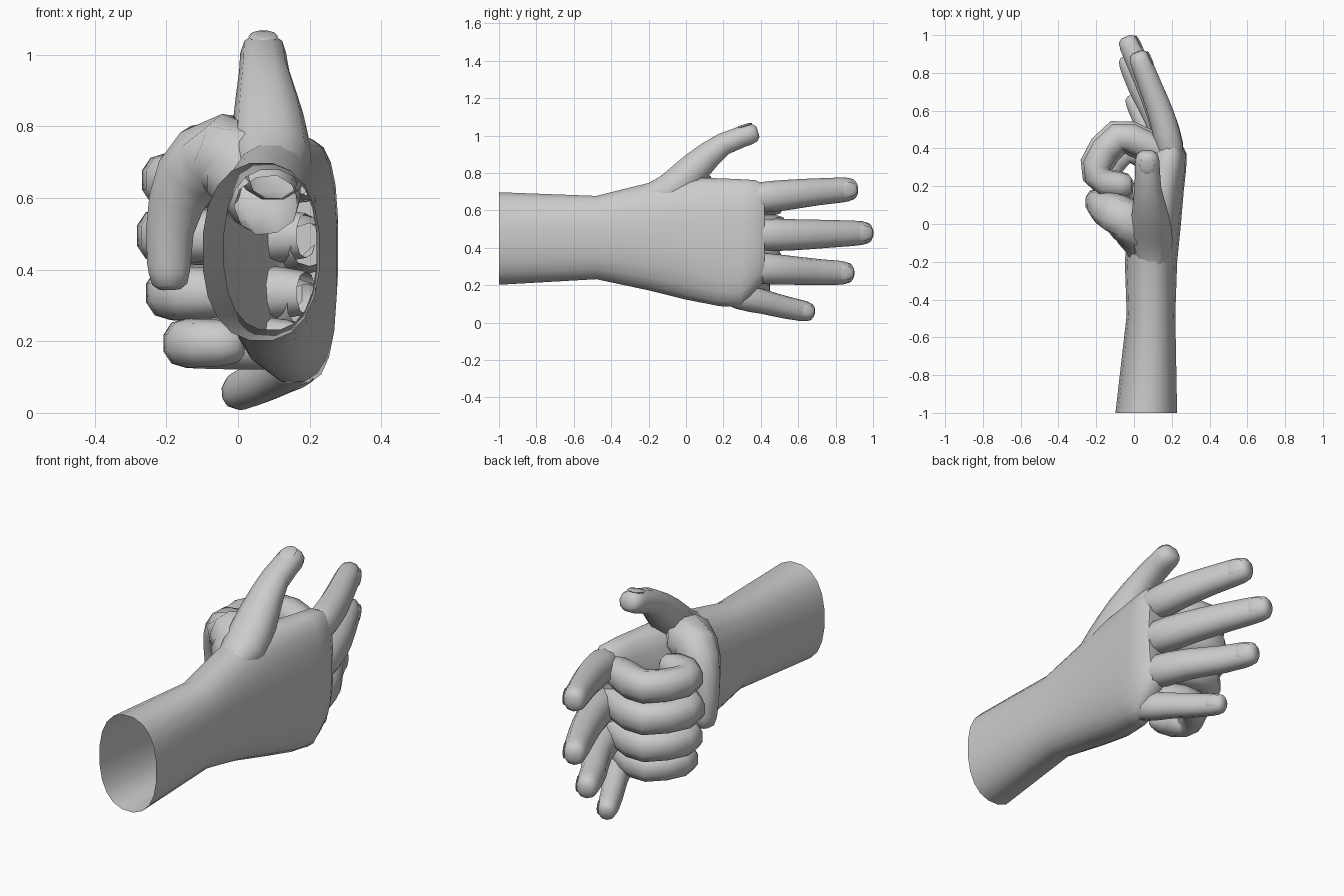
import bpy, bmesh, math
from mathutils import Vector, Matrix

if "Cube" in bpy.data.objects:
    bpy.data.objects.remove(bpy.data.objects["Cube"])


def finish(name, bm):
    bmesh.ops.recalc_face_normals(bm, faces=bm.faces)
    me = bpy.data.meshes.new(name)
    bm.to_mesh(me)
    bm.free()
    ob = bpy.data.objects.new(name, me)
    bpy.context.collection.objects.link(ob)
    bpy.ops.object.select_all(action='DESELECT')
    ob.select_set(True)
    bpy.context.view_layer.objects.active = ob
    bpy.ops.object.shade_smooth_by_angle(angle=math.radians(50))
    return ob


def loft(name, rings):
    """rings: (centre, u axis, v axis, ru, rv, exponent, sides); open start, capped end"""
    bm = bmesh.new()
    prev = None
    for c, u, v, ru, rv, e, n in rings:
        ring = []
        for i in range(n):
            a = 2 * math.pi * (i + 0.5) / n
            cu, sv = math.cos(a), math.sin(a)
            pu = math.copysign(abs(cu) ** (2 / e), cu) * ru
            pv = math.copysign(abs(sv) ** (2 / e), sv) * rv
            ring.append(bm.verts.new(c + u * pu + v * pv))
        if prev:
            for i in range(n):
                j = (i + 1) % n
                bm.faces.new((prev[i], prev[j], ring[j], ring[i]))
        prev = ring
    bm.faces.new(prev)
    return finish(name, bm)


def catmull(pts, sub=2):
    out = []
    for i in range(len(pts) - 1):
        p0, p1 = pts[max(i - 1, 0)], pts[i]
        p2, p3 = pts[i + 1], pts[min(i + 2, len(pts) - 1)]
        for k in range(sub):
            t = k / sub
            out.append(0.5 * (2 * p1 + (p2 - p0) * t + (2 * p0 - 5 * p1 + 4 * p2 - p3) * t * t
                              + (3 * p1 - p0 - 3 * p2 + p3) * t ** 3))
    return out + [pts[-1]]


def digit(name, path, ref, nail=False, thick=0.9):
    """path: (x, y, z, radius); the last point is the fingertip"""
    pts = catmull([Vector(p) for p in path])
    end = pts.pop()
    tip, r = end.to_3d(), end.w
    pos = [p.to_3d() for p in pts]
    rad = [p.w for p in pts]
    t_end = (tip - pos[-1]).normalized()
    for back, f in ((0.8, 1.0), (0.25, 0.85), (0.0, 0.5)):
        pos.append(tip - t_end * r * back)
        rad.append(r * f)
    rings = []
    for i, c in enumerate(pos):
        t = (pos[min(i + 1, len(pos) - 1)] - pos[max(i - 1, 0)]).normalized()
        if i >= len(pos) - 3:
            t = t_end
        v = (Vector(ref) - t * t.dot(Vector(ref))).normalized()
        rings.append((c, t.cross(v), v, rad[i] * thick, rad[i], 2.2, 10))
    loft(name, rings)
    if nail:
        v = rings[-1][2]
        n = t_end.cross(v)
        m = Matrix((t_end, v, n)).transposed().to_4x4()
        m.translation = tip - t_end * r * 1.0 + n * r * thick * 0.9
        bm = bmesh.new()
        bmesh.ops.create_uvsphere(bm, u_segments=10, v_segments=6, radius=1,
                                  matrix=m @ Matrix.Diagonal((r * 0.8, r * 0.65, 0.009, 1)))
        finish(name + "_nail", bm)


# forearm, wrist and palm: y, x min, x max, z min, z max, squareness
X, Z = Vector((1, 0, 0)), Vector((0, 0, 1))
sections = [
    (-1.00, -0.10, 0.23, 0.20, 0.70, 2.3),
    (-0.48, -0.04, 0.22, 0.23, 0.68, 2.4),
    (-0.20, -0.05, 0.23, 0.17, 0.75, 2.4),
    (0.00, -0.03, 0.25, 0.12, 0.78, 2.4),
    (0.18, 0.03, 0.265, 0.085, 0.775, 2.6),
    (0.29, 0.07, 0.277, 0.08, 0.77, 2.8),
    (0.37, 0.09, 0.28, 0.17, 0.765, 2.8),
    (0.42, 0.13, 0.255, 0.22, 0.74, 2.6),
]
loft("forearm_and_palm", [(Vector(((a + b) / 2, y, (c + d) / 2)), X, Z, (b - a) / 2, (d - c) / 2, e, 20)
                          for y, a, b, c, d, e in sections])

# extended fingers
UP = (0, 0, 1)
digit("open_index", [(0.20, 0.33, 0.665, 0.06), (0.188, 0.41, 0.67, 0.082), (0.15, 0.56, 0.685, 0.08),
                     (0.095, 0.71, 0.70, 0.072), (0.015, 0.91, 0.715, 0.064)], UP, True)
digit("open_middle", [(0.20, 0.33, 0.47, 0.06), (0.187, 0.42, 0.47, 0.085), (0.14, 0.58, 0.47, 0.083),
                      (0.06, 0.77, 0.475, 0.074), (-0.045, 0.99, 0.48, 0.063)], UP, True)
digit("open_ring", [(0.19, 0.31, 0.30, 0.06), (0.175, 0.40, 0.29, 0.083), (0.12, 0.56, 0.28, 0.077),
                    (0.03, 0.72, 0.27, 0.069), (-0.045, 0.89, 0.265, 0.061)], UP, True)
digit("open_little", [(0.18, 0.18, 0.185, 0.05), (0.165, 0.28, 0.145, 0.072), (0.11, 0.42, 0.11, 0.065),
                      (0.05, 0.54, 0.08, 0.06), (-0.015, 0.68, 0.053, 0.053)], UP, True)

# raised thumb, growing out of the wrist side of the palm
digit("open_thumb", [(0.10, -0.25, 0.66, 0.07), (0.095, -0.09, 0.70, 0.11), (0.085, 0.05, 0.83, 0.098),
                     (0.073, 0.20, 0.955, 0.07), (0.07, 0.385, 1.02, 0.064)], (-1, 0, 0), True, 0.9)

# curled fingers: z, reach from the knuckle, knuckle y, radius
for name, z, reach, ky, r in (("index", 0.65, 1.0, 0.36, 0.08), ("middle", 0.495, 1.03, 0.37, 0.083),
                              ("ring", 0.335, 0.97, 0.345, 0.08), ("little", 0.195, 0.86, 0.30, 0.073)):
    path = [(0.0, 0.0), (-0.13, 0.06), (-0.275, 0.10), (-0.39, -0.05), (-0.345, -0.14), (-0.20, -0.155)]
    size = (0.75, 1.0, 1.0, 0.95, 0.92, 0.85)
    digit("curled_" + name, [(0.19 + dx * reach, ky + dy * reach, z, r * s)
                             for (dx, dy), s in zip(path, size)], UP, thick=0.98)

# folded thumb crossing the curled fingers
digit("folded_thumb", [(0.08, -0.20, 0.58, 0.09), (0.05, -0.07, 0.64, 0.12), (-0.04, 0.02, 0.72, 0.118),
                       (-0.14, 0.08, 0.66, 0.095), (-0.19, 0.115, 0.51, 0.07),
                       (-0.19, 0.13, 0.345, 0.06)], (0, 1, 0), thick=1.0)
